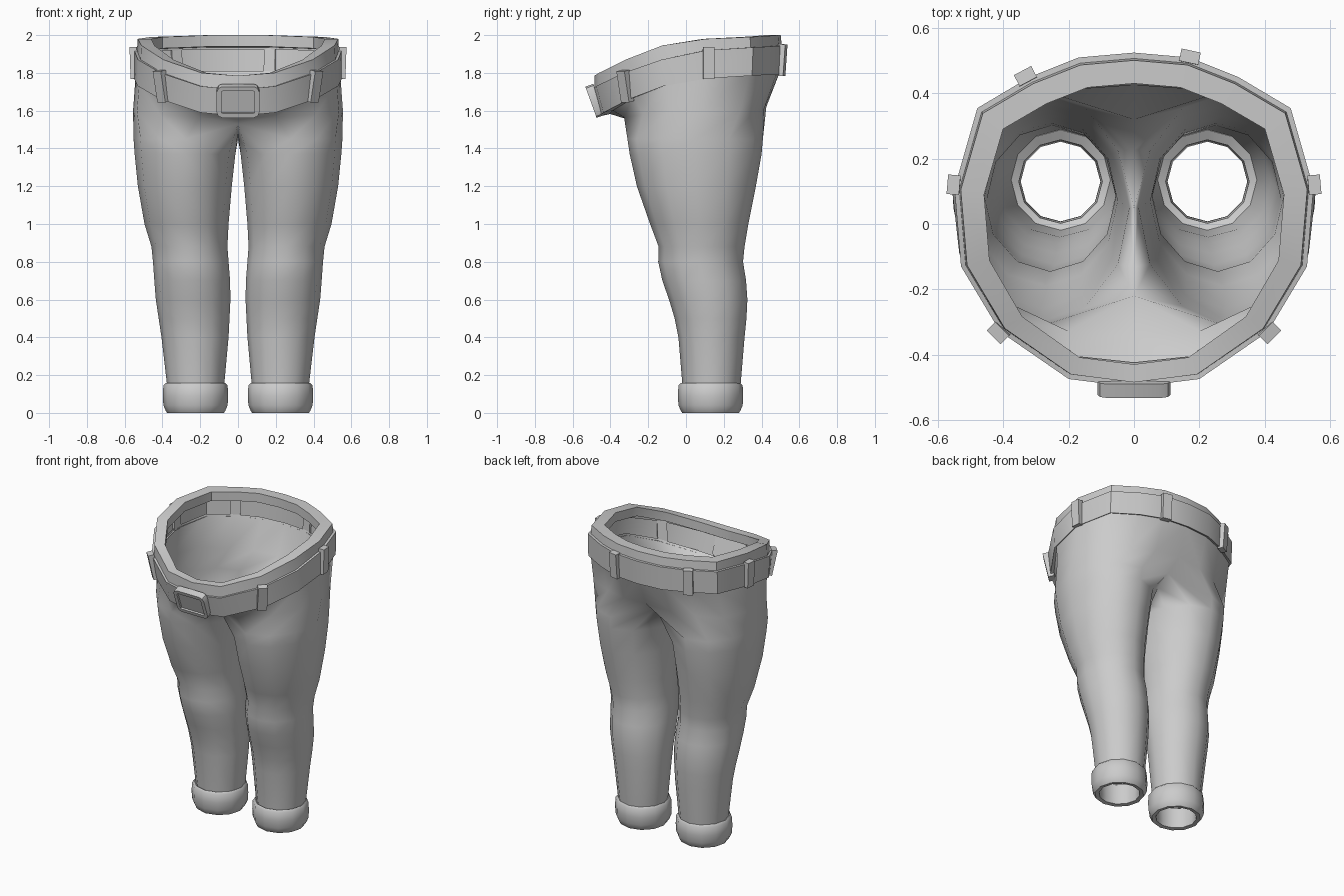
import bpy, bmesh, math
from mathutils import Matrix, Vector

if "Cube" in bpy.data.objects:
    bpy.data.objects.remove(bpy.data.objects["Cube"])

cloth = bpy.data.materials.new("grey cloth")
cloth.diffuse_color = (0.6, 0.6, 0.6, 1)
cloth.use_nodes = True
cloth.node_tree.nodes["Principled BSDF"].inputs["Base Color"].default_value = cloth.diffuse_color


def finish(name, bm, angle=40):
    bmesh.ops.recalc_face_normals(bm, faces=bm.faces)
    mesh = bpy.data.meshes.new(name)
    bm.to_mesh(mesh)
    bm.free()
    mesh.materials.append(cloth)
    ob = bpy.data.objects.new(name, mesh)
    bpy.context.collection.objects.link(ob)
    bpy.ops.object.select_all(action='DESELECT')
    ob.select_set(True)
    bpy.context.view_layer.objects.active = ob
    bpy.ops.object.shade_smooth_by_angle(angle=math.radians(angle))
    return ob


def bridge(bm, a, b, closed=True):
    n = len(a)
    for i in range(n if closed else n - 1):
        j = (i + 1) % n
        bm.faces.new((a[i], a[j], b[j], b[i]))


def loft(bm, rings, closed=True, wrap=False):
    vs = [[bm.verts.new(p) for p in r] for r in rings]
    for a, b in zip(vs, vs[1:] + vs[:1] if wrap else vs[1:]):
        bridge(bm, a, b, closed)
    return vs


# Half outline of the waist, front centre to back centre, with heights
OUT = [(0, -.5), (.2, -.475), (.41, -.33), (.53, -.13), (.55, .11),
       (.48, .355), (.32, .45), (.17, .51), (0, .525)]
TOP = [1.785, 1.80, 1.87, 1.945, 1.98, 1.99, 1.995, 2.0, 2.0]
BELT_TOP = [1.71, 1.73, 1.80, 1.87, 1.92, 1.935, 1.94, 1.945, 1.945]
BELT_LOW = [1.57, 1.59, 1.66, 1.73, 1.77, 1.785, 1.79, 1.79, 1.79]


def half_ring(zs, sx, front, back, dz=0):
    return [Vector((x * sx, y * (front if y < 0 else back), z + dz))
            for (x, y), z in zip(OUT, zs)]


def full_ring(*args):
    h = half_ring(*args)
    return h + [Vector((-p.x, p.y, p.z)) for p in h[-2:0:-1]]


# Trouser body: one leg lofted up to the crotch, then half of the hips, mirrored
# rows: z, inner x, outer x, front y, back y
LEG = [(.08, .08, .37, -.01, .28), (.16, .072, .377, -.02, .29),
       (.40, .05, .405, -.04, .31), (.50, .045, .42, -.06, .32),
       (.60, .04, .435, -.09, .325), (.70, .042, .443, -.125, .318),
       (.80, .05, .45, -.147, .302), (.88, .056, .458, -.145, .31),
       (1.0, .05, .495, -.19, .33), (1.2, .033, .53, -.26, .37),
       (1.37, .014, .547, -.298, .40), (1.45, 0, .553, -.31, .407)]


def leg_ring(z, xi, xo, yf, yb):
    cx, cy, rx, ry = (xi + xo) / 2, (yf + yb) / 2, (xo - xi) / 2, (yb - yf) / 2
    return [Vector((cx + rx * math.cos(math.radians(a)),
                    cy + ry * math.sin(math.radians(a)), z))
            for a in range(-120, 240, 30)]


rings = [leg_ring(*r) for r in LEG]
crotch = rings[-1]
crotch[0] = Vector((0, -.22, 1.53))
crotch[8] = Vector((0, .32, 1.55))
for i, z in ((9, 1.49), (10, 1.45), (11, 1.49)):
    crotch[i].x, crotch[i].z = 0, z

bm = bmesh.new()
leg = loft(bm, rings)
hip_z = [1.565, 1.565, 1.58, 1.6, 1.6, 1.6, 1.6, 1.61, 1.62]
hips = loft(bm, [half_ring(hip_z, 1.01, .69, .81),
                 half_ring(BELT_LOW, .985, .85, .95, .02)], closed=False)
bridge(bm, leg[-1][:9], hips[0], closed=False)
body = finish("trouser_body", bm, 60)
mirror = body.modifiers.new("Mirror", 'MIRROR')
mirror.use_clip = True

# Waistband with a thick rim
bm = bmesh.new()
loft(bm, [full_ring(BELT_TOP, .975, .97, .97, -.02),
          full_ring(TOP, .965, .97, .955),
          full_ring(TOP, .835, .86, .82),
          full_ring(TOP, .835, .86, .82, -.06),
          full_ring(TOP, .95, .95, .94, -.065)])
finish("waistband", bm, 30)

# Belt strip
bm = bmesh.new()
loft(bm, [full_ring(BELT_LOW, .96, .82, .94, .01),
          full_ring(BELT_LOW, 1, .92, .985),
          full_ring(BELT_TOP, 1, 1, 1),
          full_ring(BELT_TOP, .965, .96, .965)])
finish("belt", bm, 30)


def pose(loc, yaw, pitch):
    return (Matrix.Translation(loc) @ Matrix.Rotation(math.radians(yaw), 4, 'Z')
            @ Matrix.Rotation(math.radians(pitch), 4, 'Y'))


# Belt loops: location, facing angle, outward lean
LOOPS = [((.405, -.322, 1.73), -45, 12), ((-.405, -.322, 1.73), 225, 12),
         ((.55, .12, 1.853), 5, 2), ((-.55, .12, 1.853), 175, 2),
         ((.17, .507, 1.868), 78, 4), ((-.33, .448, 1.865), 118, 4)]
for loc, yaw, lean in LOOPS:
    bm = bmesh.new()
    bmesh.ops.create_cube(bm, size=1, matrix=pose(loc, yaw, lean)
                          @ Matrix.Diagonal((.038, .06, .168, 1)))
    finish("belt_loop", bm, 30)

# Buckle: rounded plate with a recessed middle
bm = bmesh.new()
bmesh.ops.create_cube(bm, size=1, matrix=Matrix.Diagonal((.045, .225, .175, 1)))
corners = [e for e in bm.edges if abs((e.verts[0].co - e.verts[1].co).x) > .03]
bmesh.ops.bevel(bm, geom=corners, offset=.03, segments=2, affect='EDGES', profile=.5)
bm.normal_update()
face = max(bm.faces, key=lambda f: f.calc_center_median().x)
bmesh.ops.inset_region(bm, faces=[face], thickness=.025)
ext = bmesh.ops.extrude_discrete_faces(bm, faces=[face])["faces"][0]
bmesh.ops.translate(bm, verts=ext.verts, vec=(-.012, 0, 0))
bm.transform(pose((0, -.482, 1.652), -90, 20))
finish("buckle", bm, 30)

# Turned-up cuffs: closed profile of radius and height
CUFF = [(.128, .14), (.158, .158), (.17, .145), (.173, .09), (.17, .04),
        (.158, .012), (.15, 0), (.125, .004), (.122, .03)]
for side in (-1, 1):
    bm = bmesh.new()
    loft(bm, [[(side * (.225 + r * math.cos(math.tau * i / 12)),
                .13 + r * math.sin(math.tau * i / 12), z) for i in range(12)]
              for r, z in CUFF], wrap=True)
    finish("cuff", bm, 50)
